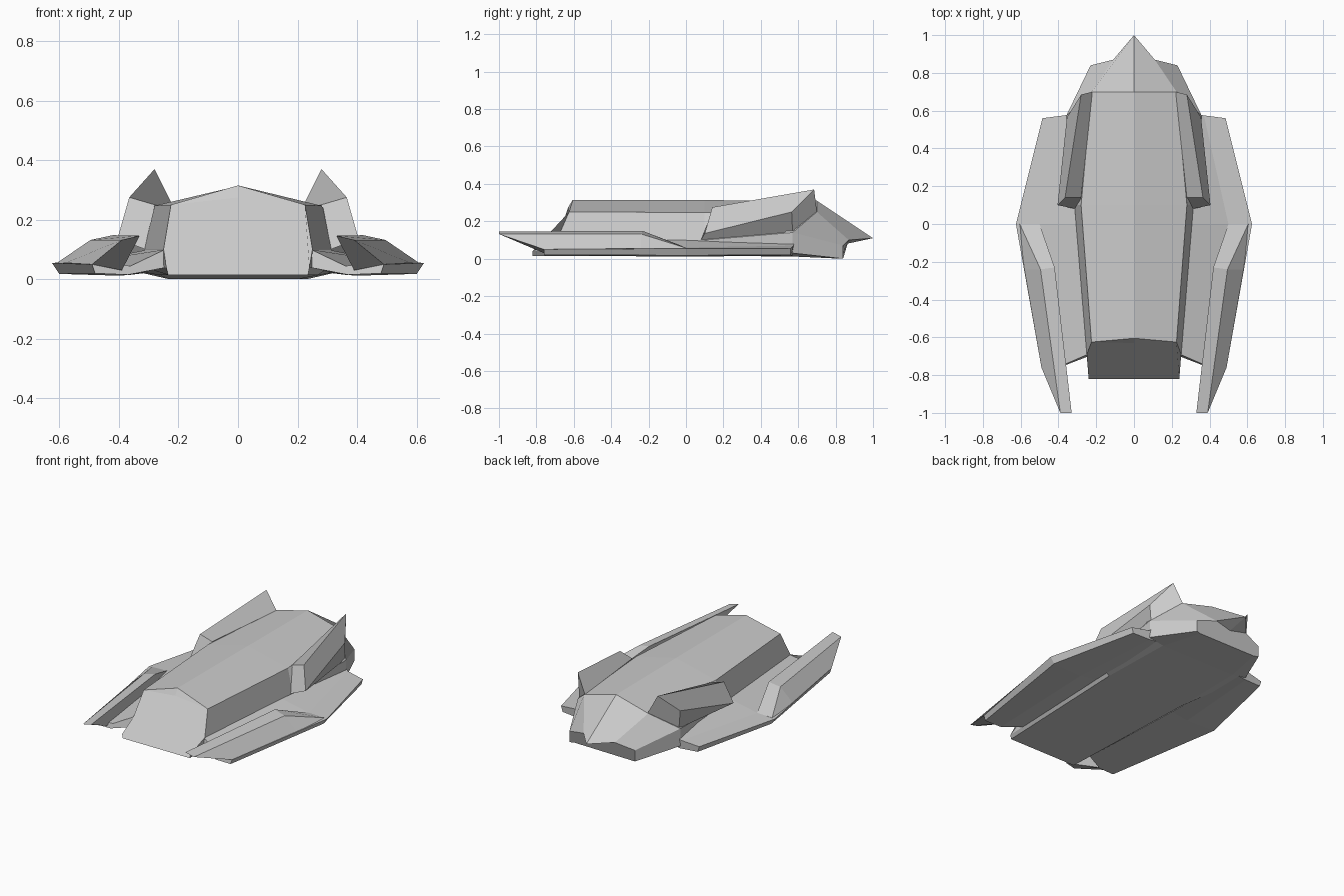
import bpy, bmesh


def loft(name, sections, centred=False):
    """Skin closed rings; centred half-profiles are mirrored into full rings,
    other parts get a mirror modifier for the left side."""
    bm = bmesh.new()
    rings = []
    for s in sections:
        pts = list(s)
        if centred:
            pts += [(-x, y, z) for x, y, z in reversed(s) if x > 0]
        rings.append([bm.verts.new(p) for p in pts])
    n = len(rings[0])
    for a, b in zip(rings, rings[1:]):
        for i in range(n):
            j = (i + 1) % n
            bm.faces.new((a[i], a[j], b[j], b[i]))
    bm.faces.new(rings[0][::-1])
    bm.faces.new(rings[-1])
    bmesh.ops.remove_doubles(bm, verts=bm.verts[:], dist=0.0005)
    bmesh.ops.recalc_face_normals(bm, faces=bm.faces[:])
    me = bpy.data.meshes.new(name)
    bm.to_mesh(me)
    bm.free()
    ob = bpy.data.objects.new(name, me)
    bpy.context.collection.objects.link(ob)
    if not centred:
        ob.modifiers.new("mirror", 'MIRROR').use_mirror_merge = False
    return ob


# Central hull: ridge, roof edge, wall foot, lower lip, keel edge
front = [(.225, -.625, .25), (.25, -.69, .1), (.24, -.82, .04), (.235, -.82, .015)]
tail = [(.11, .87, .1), (.23, .84, .07), (.23, .84, 0), (.2, .83, 0)]
loft("hull", [
    [(0, -.63, .275)] + front,
    [(0, -.605, .315)] + front,
    [(0, .1, .313), (.28, .1, .247), (.315, .1, .1), (.3, .1, .035), (.27, .1, .015)],
    [(0, .7, .31), (.225, .7, .25), (.36, .57, .14), (.36, .57, .03), (.26, .57, .012)],
    [(0, 1, .11)] + tail,
    [(0, .86, .08)] + tail,
], centred=True)

# Flat side wings with a thin outer rim
loft("side_wing", [
    [(.245, -.69, .1), (.36, -.74, .045), (.49, -.76, .05), (.48, -.76, .02), (.37, -.75, .015), (.24, -.7, .04)],
    [(.3, 0, .1), (.5, 0, .06), (.625, 0, .055), (.6, 0, .018), (.4, 0, .012), (.28, 0, .03)],
    [(.33, .58, .1), (.37, .575, .07), (.485, .56, .055), (.475, .56, .02), (.36, .57, .015), (.28, .57, .025)],
])

# Forward-pointing prongs rising from the wings, undercut at the front
loft("front_prong", [
    [(.33, -1, .146), (.39, -1, .132), (.49, -.76, .05), (.39, -.76, .03)],
    [(.42, -.23, .148), (.495, -.24, .132), (.58, -.24, .055), (.45, -.24, .04)],
    [(.5, 0, .06), (.605, 0, .057), (.61, 0, .05), (.5, 0, .04)],
])

# Raised rear fins along the roof edges
loft("rear_fin", [
    [(.31, .08, .1), (.28, .14, .25), (.365, .14, .275), (.405, .1, .135)],
    [(.35, .57, .14), (.22, .7, .25), (.28, .685, .37), (.355, .565, .25)],
])
